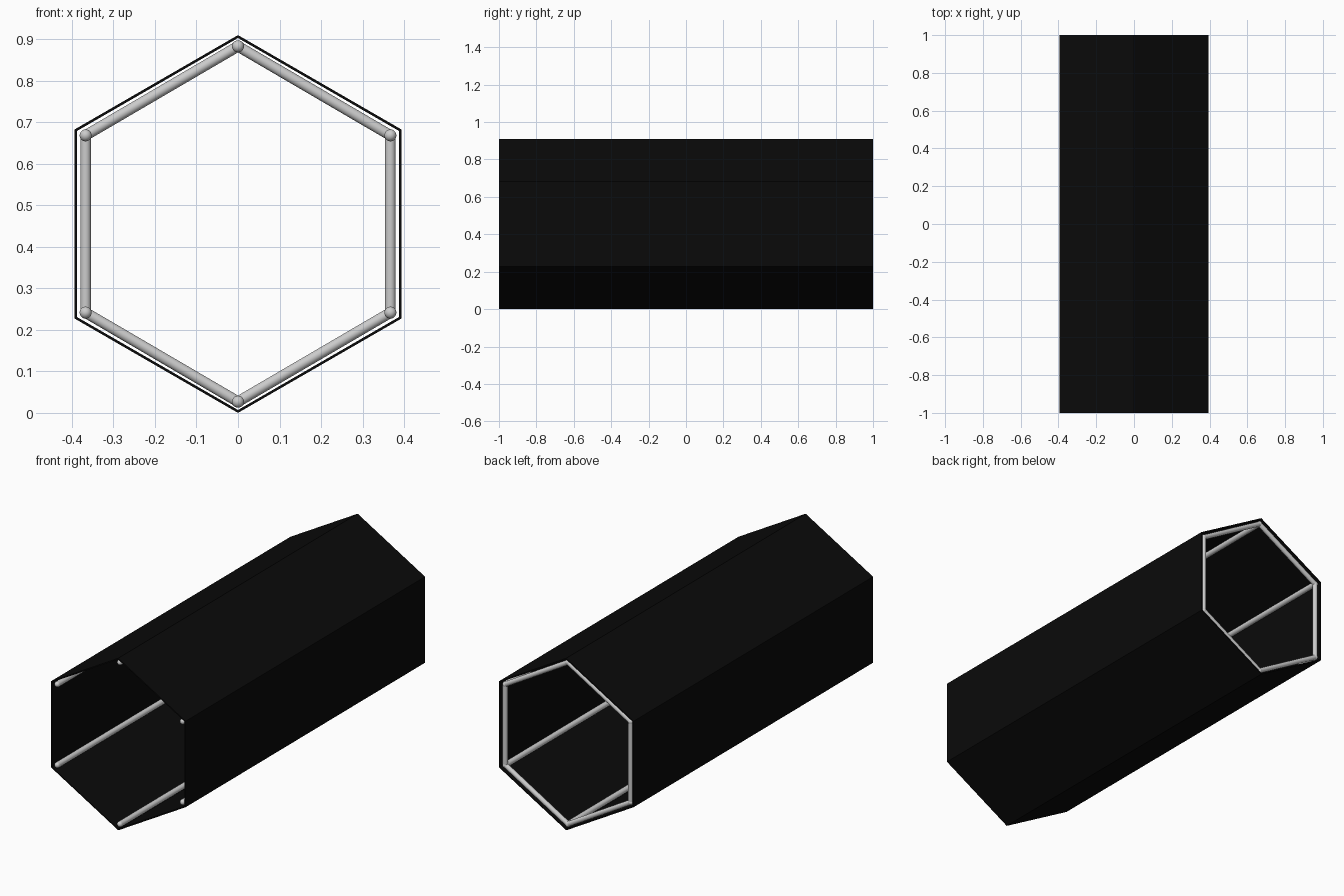
import bpy, bmesh, math
from mathutils import Vector

if "Cube" in bpy.data.objects:
    bpy.data.objects.remove(bpy.data.objects["Cube"])

CZ = 0.455            # height of the tube axis
ROD_R, END_R = 0.0128, 0.0145


def make_object(name, bm):
    bmesh.ops.recalc_face_normals(bm, faces=bm.faces)
    me = bpy.data.meshes.new(name)
    bm.to_mesh(me)
    bm.free()
    ob = bpy.data.objects.new(name, me)
    bpy.context.collection.objects.link(ob)
    return ob


def smooth(ob):
    bpy.ops.object.select_all(action='DESELECT')
    ob.select_set(True)
    bpy.context.view_layer.objects.active = ob
    bpy.ops.object.shade_smooth_by_angle(angle=math.radians(40))


def rod(name, a, b, radius):
    d = b - a
    bm = bmesh.new()
    bmesh.ops.create_cone(bm, cap_ends=True, segments=20, radius1=radius,
                          radius2=radius, depth=d.length)
    ob = make_object(name, bm)
    ob.location = (a + b) / 2
    ob.rotation_euler = d.to_track_quat('Z', 'Y').to_euler()
    smooth(ob)


def ball(name, p):
    bm = bmesh.new()
    bmesh.ops.create_uvsphere(bm, u_segments=20, v_segments=12, radius=END_R)
    ob = make_object(name, bm)
    ob.location = p
    smooth(ob)


# Thin hexagonal shell, open at both ends
def hexagon(bm, r, y):
    return [bm.verts.new((r * math.sin(math.tau * i / 6), y,
                          CZ + r * math.cos(math.tau * i / 6))) for i in range(6)]


bm = bmesh.new()
loops = [hexagon(bm, 0.455, -1), hexagon(bm, 0.455, 1),
         hexagon(bm, 0.448, 1), hexagon(bm, 0.448, -1)]
for k in range(4):
    p, q = loops[k], loops[(k + 1) % 4]
    for i in range(6):
        j = (i + 1) % 6
        bm.faces.new((p[i], p[j], q[j], q[i]))
shell = make_object("outer_shell", bm)
black = bpy.data.materials.new("black_panel")
black.diffuse_color = (0.003, 0.003, 0.003, 1)
black.use_nodes = True
black.node_tree.nodes["Principled BSDF"].inputs["Base Color"].default_value = black.diffuse_color
shell.data.materials.append(black)

# Corner positions of the inner frame
Y = 0.985
corners = [(0, 0.428), (0.367, 0.2135), (0.367, -0.2135),
           (0, -0.428), (-0.367, -0.2135), (-0.367, 0.2135)]
front = [Vector((x, -Y, CZ + z)) for x, z in corners]
back = [Vector((x, Y, CZ + z)) for x, z in corners]

# Long corner rods with rounded ends, and the ring at the back end
for i in range(6):
    rod(f"long_rod_{i}", front[i], back[i], END_R)
    ball(f"front_rod_end_{i}", front[i])
    ball(f"back_joint_{i}", back[i])
    rod(f"back_ring_rod_{i}", back[i], back[(i + 1) % 6], ROD_R)
